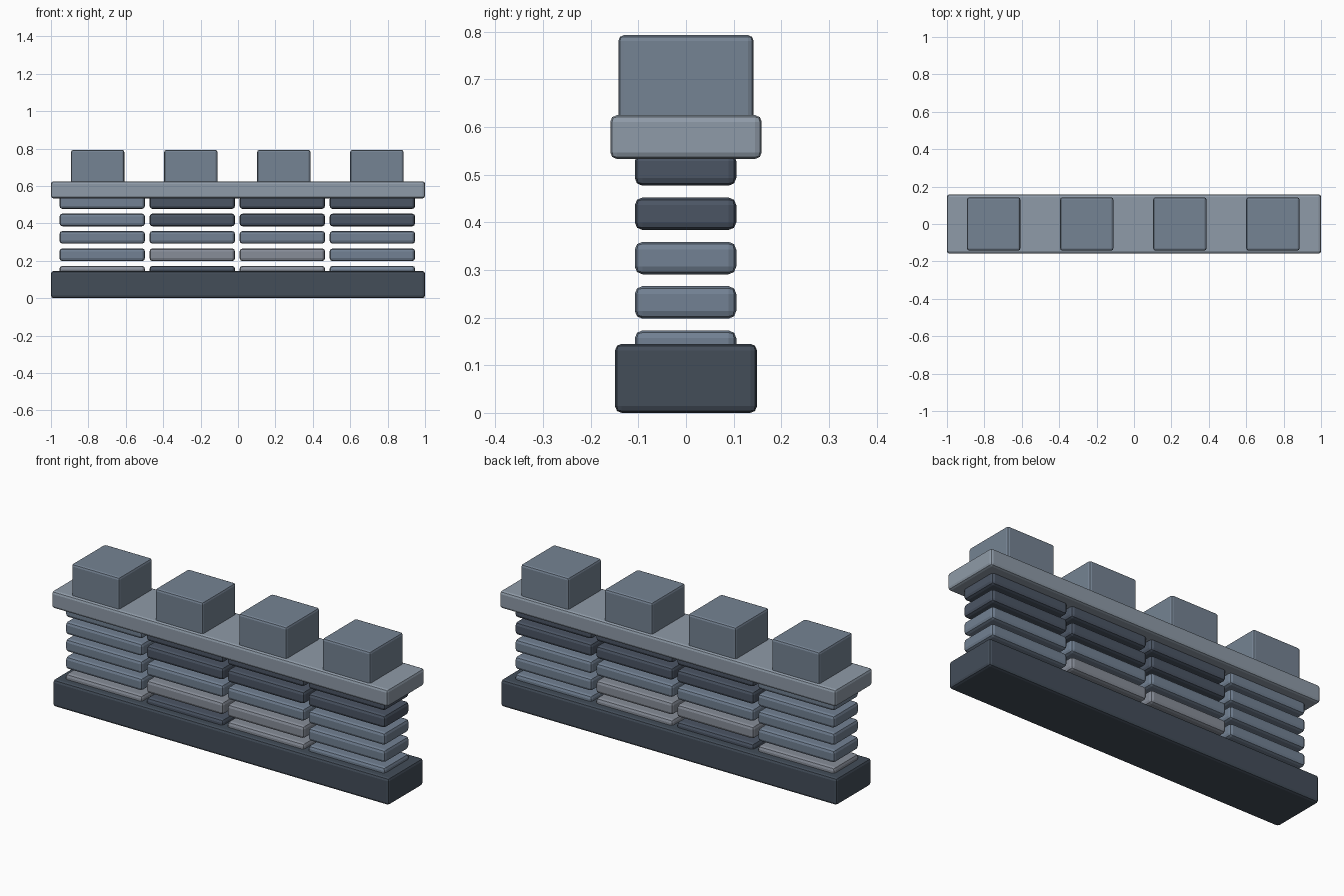
import bpy

if "Cube" in bpy.data.objects:
    bpy.data.objects.remove(bpy.data.objects["Cube"])


def material(name, hexcode):
    # sRGB hex to linear colour
    def lin(i):
        c = int(hexcode[i:i + 2], 16) / 255
        return ((c + 0.055) / 1.055) ** 2.4
    m = bpy.data.materials.new(name)
    m.diffuse_color = (lin(0), lin(2), lin(4), 1)
    m.use_nodes = True
    m.node_tree.nodes["Principled BSDF"].inputs["Base Color"].default_value = m.diffuse_color
    return m


def block(name, center, size, bevel, mat):
    bpy.ops.mesh.primitive_cube_add(size=1, location=center)
    ob = bpy.context.object
    ob.name = name
    ob.scale = size
    bpy.ops.object.transform_apply(location=False, rotation=False, scale=True)
    mod = ob.modifiers.new("rounded_edges", 'BEVEL')
    mod.width = bevel
    mod.segments = 2
    ob.data.materials.append(mat)
    return ob


base_mat = material("dark_slate", "434d59")
cap_mat = material("pale_slate", "8f9ba8")
merlon_mat = material("mid_slate", "758393")
brick_mats = {
    "D": material("brick_dark", "4b5564"),
    "M": material("brick_mid", "728193"),
    "G": material("brick_grey", "878d98"),
}

# Foundation and coping slab
block("base", (0, 0, 0.0725), (2, 0.298, 0.145), 0.014, base_mat)
block("coping", (0, 0, 0.579), (2, 0.318, 0.092), 0.014, cap_mat)

# Brick courses, bottom to top; one letter per column
courses = ["GDGM", "MGGM", "MMMM", "MDDD", "MDDD"]
for row, colours in enumerate(courses):
    for col, key in enumerate(colours):
        block(f"brick_{row}_{col}",
              (-0.726 + 0.4815 * col, -0.001, 0.139 + 0.093 * row),
              (0.457, 0.213, 0.068), 0.016, brick_mats[key])

# Merlons along the top
for i in range(4):
    block(f"merlon_{i}", (-0.75 + 0.4975 * i, 0, 0.698),
          (0.285, 0.284, 0.19), 0.012, merlon_mat)
